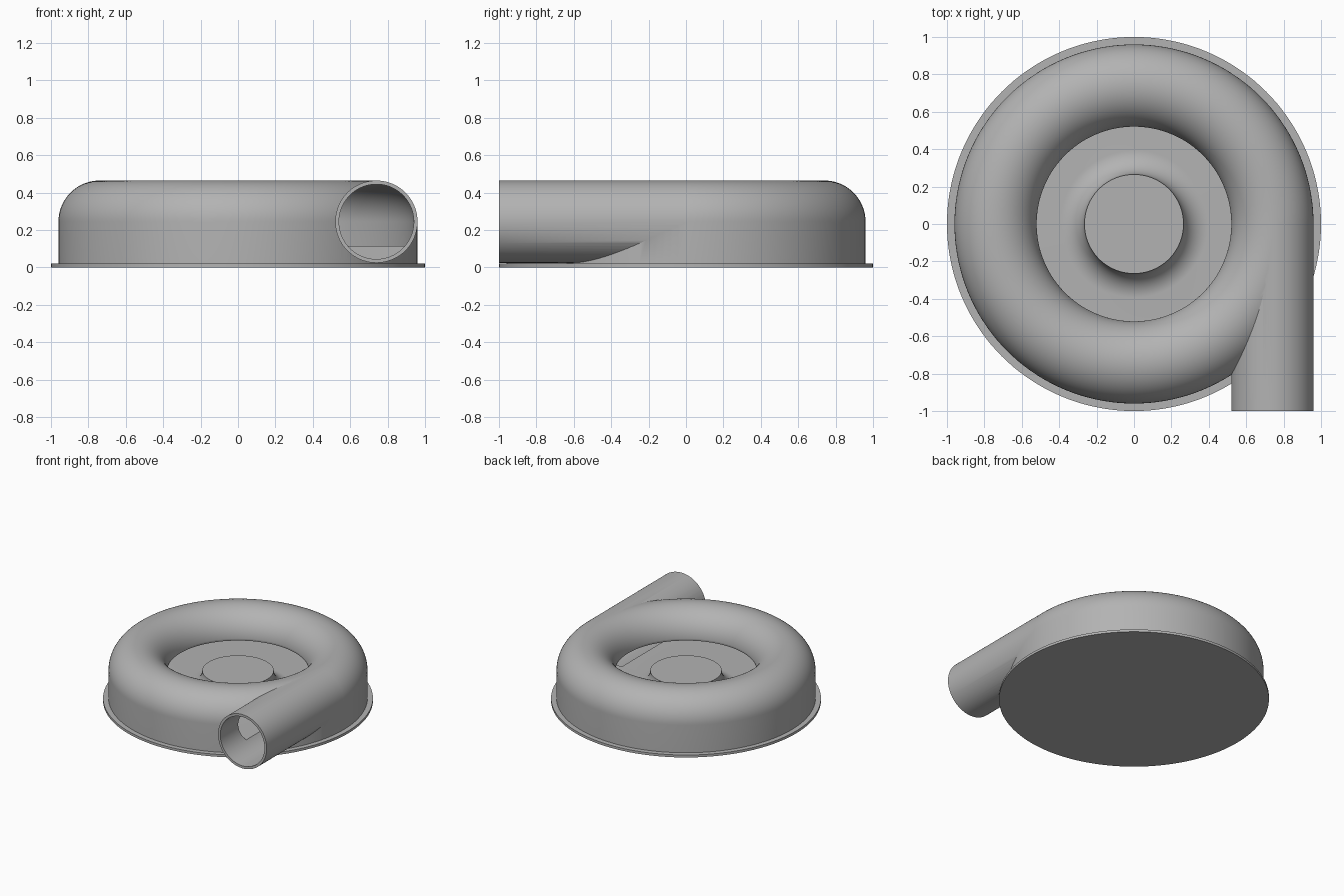
import bpy, bmesh, math
from mathutils import Matrix

cube = bpy.data.objects.get("Cube")
if cube:
    bpy.data.objects.remove(cube, do_unlink=True)

grey = bpy.data.materials.new("metal grey")
grey.use_nodes = True
colour = (0.45, 0.45, 0.45, 1)
grey.diffuse_color = colour
grey.node_tree.nodes["Principled BSDF"].inputs["Base Color"].default_value = colour

RING, AXIS = 0.74, 0.245      # centre of the round section
OUTER, INNER = 0.22, 0.20     # outside and bore radius
FLOOR, HUB = 0.115, 0.265     # cavity floor height, hub radius


def add(name, bm):
    bmesh.ops.recalc_face_normals(bm, faces=bm.faces)
    mesh = bpy.data.meshes.new(name)
    bm.to_mesh(mesh)
    bm.free()
    mesh.materials.append(grey)
    obj = bpy.data.objects.new(name, mesh)
    bpy.context.collection.objects.link(obj)
    return obj


def arc(r, z, radius, start, end, steps=20):
    angles = [math.radians(start + (end - start) * i / steps) for i in range(steps + 1)]
    return [(r + radius * math.cos(a), z + radius * math.sin(a)) for a in angles]


def revolve(name, profile, closed, steps=144):
    bm = bmesh.new()
    verts = [bm.verts.new((r, 0, z)) for r, z in profile]
    edges = [bm.edges.new(pair) for pair in zip(verts, verts[1:])]
    if closed:
        edges.append(bm.edges.new((verts[-1], verts[0])))
    bmesh.ops.spin(bm, geom=verts + edges, cent=(0, 0, 0), axis=(0, 0, 1),
                   angle=math.tau, steps=steps, use_merge=True)
    bmesh.ops.remove_doubles(bm, verts=bm.verts, dist=1e-5)
    return add(name, bm)


def tube(name, radius, y0, y1):
    bm = bmesh.new()
    place = Matrix.Translation((RING, (y0 + y1) / 2, AXIS)) @ Matrix.Rotation(math.pi / 2, 4, "X")
    bmesh.ops.create_cone(bm, cap_ends=True, segments=80, radius1=radius, radius2=radius,
                          depth=y1 - y0, matrix=place)
    return add(name, bm)


def combine(obj, other, operation):
    mod = obj.modifiers.new(operation, "BOOLEAN")
    mod.operation, mod.object, mod.solver = operation, other, "EXACT"
    other.hide_render = True
    bpy.context.view_layer.update()
    graph = bpy.context.evaluated_depsgraph_get()
    mesh = bpy.data.meshes.new_from_object(obj.evaluated_get(graph))
    obj.modifiers.clear()
    obj.data = mesh
    bpy.data.objects.remove(other, do_unlink=True)


def smooth(obj, angle):
    bpy.ops.object.select_all(action="DESELECT")
    obj.select_set(True)
    bpy.context.view_layer.objects.active = obj
    bpy.ops.object.shade_smooth_by_angle(angle=math.radians(angle))


# Round casing with the straight outlet joined at a tangent
casing = revolve("volute_casing",
                 [(0, 0.015), (RING + OUTER, 0.015)]
                 + arc(RING, AXIS, OUTER, 0, 180, 40) + [(0, AXIS)], False)
combine(casing, tube("outlet_pipe", OUTER, -1, -0.01), "UNION")

# Hollow channel, open at the middle, leaving a hub with a curved foot
fillet = AXIS - FLOOR
channel = revolve("channel_cutter",
                  [(HUB, 0.3)] + arc(HUB + fillet, AXIS, fillet, 180, 270)
                  + [(RING + INNER, FLOOR)] + arc(RING, AXIS, INNER, 0, 180, 40)
                  + [(0.524, AXIS), (0.51, 0.3)], True)
combine(casing, channel, "DIFFERENCE")

# Bore of the outlet
combine(casing, tube("bore_cutter", INNER, -1.1, -0.012), "DIFFERENCE")
smooth(casing, 30)

# Thin base flange
flange = revolve("base_flange", [(0, 0), (1, 0), (1, 0.02), (0, 0.02)], False)
smooth(flange, 30)
